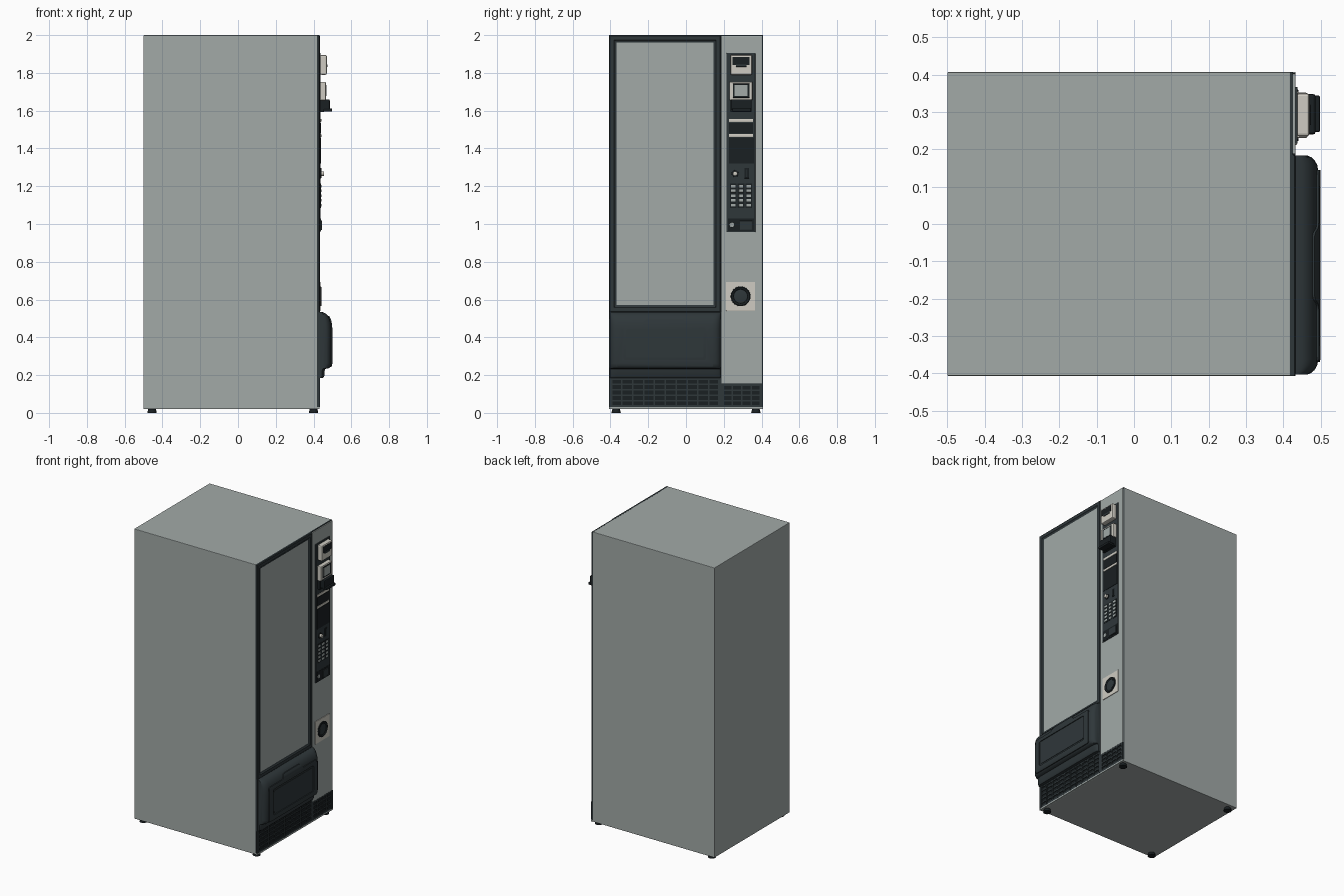
import bpy, bmesh, math
from mathutils import Vector

if "Cube" in bpy.data.objects:
    bpy.data.objects.remove(bpy.data.objects["Cube"])


def material(name, c):
    m = bpy.data.materials.new(name)
    m.diffuse_color = (*c, 1)
    m.use_nodes = True
    m.node_tree.nodes["Principled BSDF"].inputs["Base Color"].default_value = m.diffuse_color
    return m


GREY = material("cabinet_grey", (0.36, 0.40, 0.39))
DARK = material("dark_plastic", (0.028, 0.038, 0.042))
BLACK = material("black_plastic", (0.010, 0.014, 0.016))
LIGHT = material("light_plastic", (0.62, 0.60, 0.54))


def finish(name, bm, mat, bevel=0, smooth=False):
    bmesh.ops.recalc_face_normals(bm, faces=bm.faces)
    me = bpy.data.meshes.new(name)
    bm.to_mesh(me)
    bm.free()
    ob = bpy.data.objects.new(name, me)
    bpy.context.collection.objects.link(ob)
    if mat:
        me.materials.append(mat)
    if bevel:
        b = ob.modifiers.new("bevel", 'BEVEL')
        b.width, b.segments = bevel, 2
    if smooth:
        bpy.context.view_layer.objects.active = ob
        ob.select_set(True)
        bpy.ops.object.shade_smooth_by_angle(angle=math.radians(35))
        ob.select_set(False)
    return ob


def box(name, x0, x1, y0, y1, z0, z1, mat, bevel=0):
    bm = bmesh.new()
    bmesh.ops.create_cube(bm, size=1)
    for v in bm.verts:
        v.co = ((x0 + x1) / 2 + v.co.x * (x1 - x0), (y0 + y1) / 2 + v.co.y * (y1 - y0),
                (z0 + z1) / 2 + v.co.z * (z1 - z0))
    return finish(name, bm, mat, bevel)


def loft(name, rings, mat, caps=True, smooth=False):
    bm = bmesh.new()
    loops = [[bm.verts.new(p) for p in r] for r in rings]
    n = len(rings[0])
    for a, b in zip(loops, loops[1:]):
        for i in range(n):
            bm.faces.new((a[i], a[(i + 1) % n], b[(i + 1) % n], b[i]))
    if caps:
        bm.faces.new(loops[0])
        bm.faces.new(loops[-1])
    return finish(name, bm, mat, 0, smooth)


def lathe_x(name, y, z, profile, mat, n=32):
    rings = [[(x, y + r * math.cos(2 * math.pi * i / n), z + r * math.sin(2 * math.pi * i / n))
              for i in range(n)] for x, r in profile]
    return loft(name, rings, mat, True, True)


def rounded(points, r, n=5):
    # round every corner of a 2D outline with a quadratic curve
    out = []
    pts = [Vector(p) for p in points]
    for i, p in enumerate(pts):
        a = p + (pts[i - 1] - p).normalized() * r
        b = p + (pts[(i + 1) % len(pts)] - p).normalized() * r
        for k in range(n + 1):
            t = k / n
            out.append(a * (1 - t) ** 2 + p * 2 * t * (1 - t) + b * t * t)
    return out


def boolean(ob, cutter, op):
    m = ob.modifiers.new(op.lower(), 'BOOLEAN')
    m.operation, m.object, m.solver = op, cutter, 'EXACT'
    cutter.hide_render = True
    cutter.hide_set(True)


W = 0.407   # half width
F = 0.433   # door front plane

# Cabinet, door edge trim and feet
box("cabinet", -0.5, 0.42, -W, W, 0.02, 2.0, GREY, 0.003)
box("door_trim", 0.418, 0.426, -W, W, 0.03, 2.0, DARK)
box("control_door", 0.42, F, 0.187, 0.403, 0.155, 1.996, GREY, 0.003)
box("base_strip", 0.418, 0.432, -W, W, 0.02, 0.03, GREY)
for i, x in enumerate((-0.455, 0.4)):
    for j, y in enumerate((-0.37, 0.37)):
        bm = bmesh.new()
        bmesh.ops.create_cone(bm, cap_ends=True, segments=20, radius1=0.025, radius2=0.02, depth=0.021)
        bmesh.ops.translate(bm, verts=bm.verts, vec=(x, y, 0.0105))
        finish(f"foot_{i}{j}", bm, BLACK, 0, True)

# Window frame with sloped inner faces, and glass pane
y0, y1, z0, z1 = -W, 0.185, 0.533, 2.0
rings = [[(x, y0 + d, z0 + d), (x, y1 - d, z0 + d), (x, y1 - d, z1 - d), (x, y0 + d, z1 - d)]
         for d, x in ((0, 0.42), (0, 0.43), (0.005, 0.434), (0.025, 0.434), (0.03, 0.430), (0.04, 0.427))]
loft("window_frame", rings, DARK, caps=False)
box("window_glass", 0.42, 0.4275, y0 + 0.038, y1 - 0.038, z0 + 0.038, z1 - 0.038, GREY)
box("lower_front_panel", 0.42, F, y0, y1, 0.18, 0.535, DARK)


# Delivery bin: side profile lofted across the width with rounded ends
def bin_shell(name, grow, mat):
    prof = [(0.43, 0.535), (0.450, 0.533), (0.465, 0.526), (0.478, 0.512), (0.487, 0.494), (0.492, 0.470),
            (0.494, 0.445), (0.494, 0.262), (0.490, 0.245), (0.480, 0.236), (0.462, 0.233), (0.459, 0.225),
            (0.457, 0.195), (0.450, 0.186), (0.43, 0.183)]
    ends = ((0, 0.55), (0.004, 0.70), (0.012, 0.84), (0.025, 0.95), (0.042, 1.0))
    span = [(-0.403 + d, f) for d, f in ends] + [(0.183 - d, f) for d, f in reversed(ends)]
    rings = [[(0.43 + (x - 0.43) * f + grow, y, z) for x, z in prof] for y, f in span]
    return loft(name, rings, mat, True, True)


def prism(name, outline, x0, x1):
    return loft(name, [[(x, p.x, p.y) for p in outline] for x in (x0, x1)], None)


bin_shell("delivery_bin", 0, DARK)
flap = bin_shell("delivery_flap", 0.0055, DARK)
outline = rounded([(-0.37, 0.243), (0.145, 0.243), (0.145, 0.482), (-0.005, 0.482), (-0.025, 0.512),
                   (-0.2, 0.512), (-0.22, 0.482), (-0.37, 0.482)], 0.014)
boolean(flap, prism("flap_outline_cutter", outline, 0.445, 0.6), 'INTERSECT')
panel = rounded([(-0.33, 0.28), (0.105, 0.28), (0.105, 0.455), (-0.33, 0.455)], 0.012)
boolean(flap, prism("flap_panel_cutter", panel, 0.4, 0.6), 'DIFFERENCE')
inner = rounded([(-0.318, 0.292), (0.093, 0.292), (0.093, 0.443), (-0.318, 0.443)], 0.01)
loft("flap_inner_panel", [[(x, p.x, p.y) for p in inner] for x in (0.48, 0.4965)], DARK)


# Ventilation grilles: frame, rows and dividers
def grille(tag, ya, yb, za, zb, cols, rows):
    box(f"grille_back_{tag}", 0.42, 0.427, ya, yb, za, zb, BLACK)
    for i in range(cols + 1):
        y = ya + 0.008 + (yb - ya - 0.016) * i / cols
        w = 0.008 if i in (0, cols) else 0.004
        box(f"grille_divider_{tag}_{i}", 0.42, 0.433, y - w, y + w, za, zb, DARK)
    for i in range(rows + 1):
        z = za + 0.006 + (zb - za - 0.012) * i / rows
        h = 0.006 if i in (0, rows) else 0.004
        box(f"grille_bar_{tag}_{i}", 0.42, 0.432, ya, yb, z - h, z + h, DARK)


grille("left", -0.405, 0.186, 0.03, 0.185, 10, 5)
grille("right", 0.186, 0.405, 0.03, 0.155, 4, 4)

# Control panel backing
box("control_panel", 0.43, 0.438, 0.215, 0.367, 0.957, 1.905, DARK, 0.002)

# Upper reader
box("reader_body", 0.435, 0.47, 0.235, 0.35, 1.79, 1.895, LIGHT, 0.007)
box("reader_window", 0.46, 0.4715, 0.246, 0.335, 1.842, 1.885, BLACK)
box("reader_mouth", 0.46, 0.474, 0.265, 0.32, 1.832, 1.845, DARK, 0.002)

# Note acceptor with screen, and dark mouth below
box("acceptor_body", 0.435, 0.465, 0.23, 0.352, 1.655, 1.753, LIGHT, 0.005)
box("acceptor_backing", 0.435, 0.455, 0.235, 0.348, 1.593, 1.66, BLACK)
box("acceptor_bezel", 0.455, 0.467, 0.248, 0.337, 1.668, 1.743, BLACK, 0.002)
box("acceptor_screen", 0.46, 0.468, 0.258, 0.326, 1.678, 1.735, GREY)
box("acceptor_mouth", 0.45, 0.486, 0.24, 0.348, 1.605, 1.66, BLACK, 0.006)
box("acceptor_lip", 0.45, 0.498, 0.246, 0.344, 1.595, 1.612, BLACK, 0.004)

# Display strips and lower plate
for i, z in enumerate((1.548, 1.468)):
    box(f"display_strip_{i}", 0.436, 0.441, 0.228, 0.356, z - 0.008, z + 0.008, LIGHT, 0.002)
box("display_plate", 0.436, 0.440, 0.228, 0.356, 1.478, 1.536, BLACK)
box("selection_plate", 0.436, 0.440, 0.228, 0.36, 1.32, 1.458, BLACK, 0.001)

# Return button, coin slot and keypad
lathe_x("return_button", 0.26, 1.267, [(0.436, 0.019), (0.441, 0.018), (0.441, 0.011)], BLACK)
lathe_x("return_button_cap", 0.26, 1.267, [(0.44, 0.012), (0.454, 0.012), (0.456, 0.009)], LIGHT)
box("coin_slot_plate", 0.436, 0.441, 0.31, 0.333, 1.242, 1.297, BLACK, 0.001)
box("coin_slot", 0.436, 0.4425, 0.319, 0.324, 1.25, 1.289, DARK)
for c in range(3):
    box(f"keypad_column_{c}", 0.436, 0.4395, 0.232 + c * 0.041, 0.268 + c * 0.041, 1.085, 1.215, BLACK)
    for r in range(5):
        y, z = 0.25 + c * 0.041, 1.1 + r * 0.025
        box(f"key_{c}_{r}", 0.436, 0.441, y - 0.012, y + 0.012, z - 0.007, z + 0.007, GREY, 0.001)

# Small lower tray with lock and cover
box("lower_tray", 0.436, 0.440, 0.222, 0.36, 0.962, 1.03, BLACK, 0.001)
lathe_x("panel_lock", 0.243, 0.995, [(0.436, 0.013), (0.442, 0.012), (0.442, 0.006)], GREY, 20)
box("tray_cover", 0.436, 0.445, 0.285, 0.35, 0.968, 1.018, DARK, 0.003)

# Door lock / coin cup
box("cup_plate", 0.43, 0.437, 0.212, 0.366, 0.54, 0.694, LIGHT, 0.002)
lathe_x("cup_ring", 0.289, 0.617, [(0.434, 0.053), (0.440, 0.052), (0.442, 0.048), (0.441, 0.042),
                                   (0.4375, 0.038), (0.4375, 0.01)], BLACK, 40)
lathe_x("cup_centre", 0.289, 0.617, [(0.436, 0.034), (0.439, 0.034), (0.440, 0.03)], DARK, 40)
